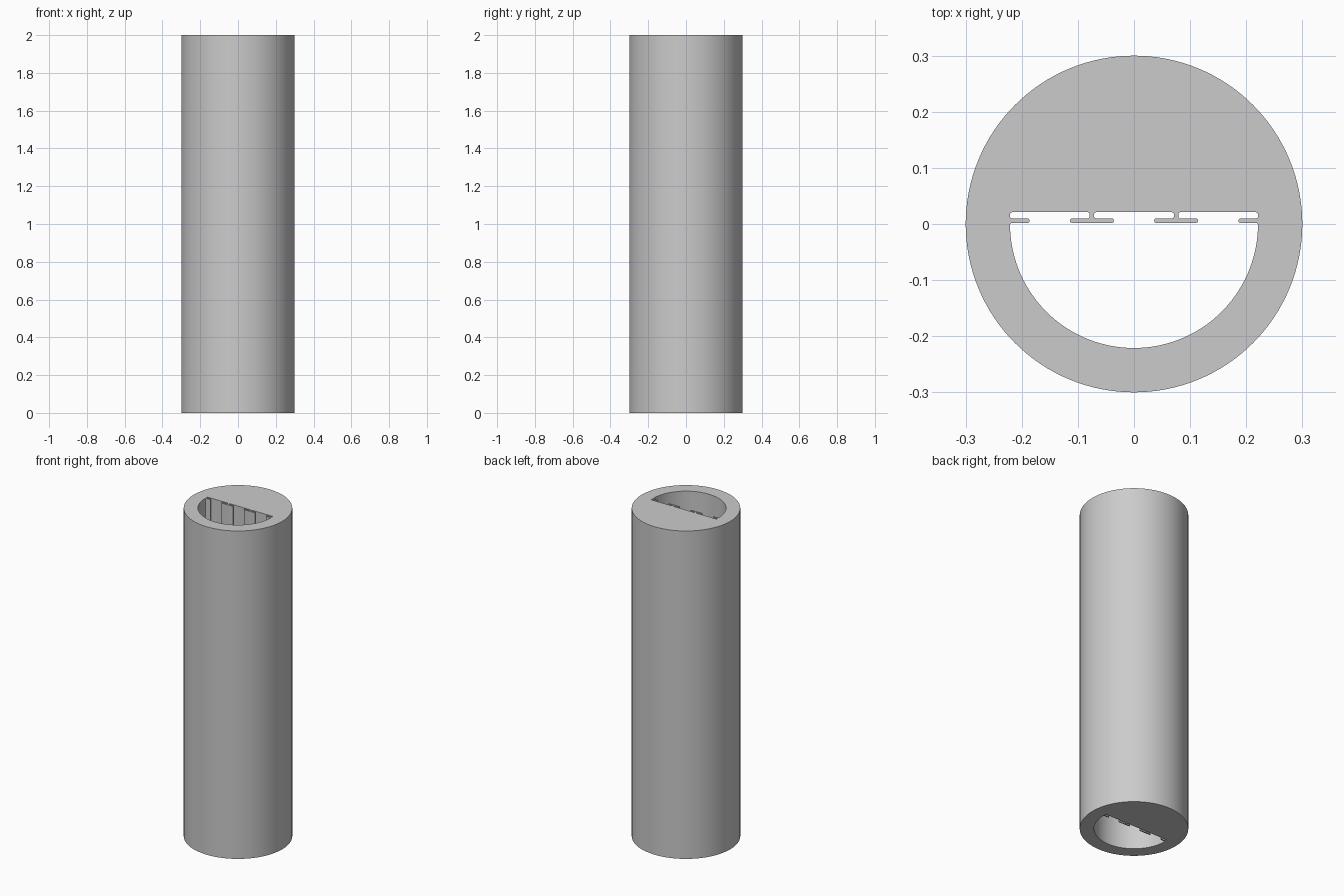
import bpy, bmesh, math
from mathutils import Vector

if "Cube" in bpy.data.objects:
    bpy.data.objects.remove(bpy.data.objects["Cube"])

HEIGHT = 2.0
OUTER_R, BORE_R = 0.30, 0.221


def rounded(points, r, steps=4):
    """Round the interior corners of an open polyline."""
    out = [Vector(points[0])]
    for a, b, c in zip(points, points[1:], points[2:]):
        a, b, c = Vector(a), Vector(b), Vector(c)
        p, q = b + (a - b).normalized() * r, b + (c - b).normalized() * r
        centre = p + q - b
        for i in range(steps + 1):
            t = math.pi / 2 * i / steps
            out.append(centre + (p - centre) * math.cos(t) + (q - centre) * math.sin(t))
    out.append(Vector(points[-1]))
    return out


def arc(radius, start, end, n):
    return [Vector((radius * math.cos(start + (end - start) * i / n),
                    radius * math.sin(start + (end - start) * i / n))) for i in range(n + 1)]


# Right half of the bore: flat wall, T-shaped rail, side lip, then the round part
top, mid, low = 0.021, 0.010, 0.002
half = rounded([(0, top), (0.071, top), (0.071, mid), (0.036, mid), (0.036, low),
                (0.114, low), (0.114, mid), (0.079, mid), (0.079, top), (BORE_R, top),
                (BORE_R, mid), (0.186, mid), (0.186, low), (BORE_R, low),
                (BORE_R, -0.004)], 0.0035)
half += arc(BORE_R, -0.03, -math.pi / 2, 32)
bore = half + [Vector((-p.x, p.y)) for p in reversed(half[1:-1])]
outer = arc(OUTER_R, 0, 2 * math.pi, 128)[:-1]

# Fill between the two outlines and extrude to full height
bm = bmesh.new()
edges = []
for loop in (outer, bore):
    verts = [bm.verts.new((p.x, p.y, 0)) for p in loop]
    edges += [bm.edges.new((verts[i - 1], verts[i])) for i in range(len(verts))]
bmesh.ops.triangle_fill(bm, edges=edges, use_beauty=True, use_dissolve=False)
ext = bmesh.ops.extrude_face_region(bm, geom=bm.faces[:], use_keep_orig=True)
bmesh.ops.translate(bm, vec=(0, 0, HEIGHT),
                    verts=[g for g in ext["geom"] if isinstance(g, bmesh.types.BMVert)])
bmesh.ops.recalc_face_normals(bm, faces=bm.faces[:])
mesh = bpy.data.meshes.new("slotted_tube")
bm.to_mesh(mesh)
bm.free()

tube = bpy.data.objects.new("slotted_tube", mesh)
bpy.context.collection.objects.link(tube)
grey = bpy.data.materials.new("light_grey")
grey.diffuse_color = (0.6, 0.6, 0.6, 1)
grey.use_nodes = True
grey.node_tree.nodes["Principled BSDF"].inputs["Base Color"].default_value = grey.diffuse_color
mesh.materials.append(grey)

# Smooth walls with sharp rims
bpy.context.view_layer.objects.active = tube
tube.select_set(True)
bpy.ops.object.shade_smooth_by_angle(angle=math.radians(30))
